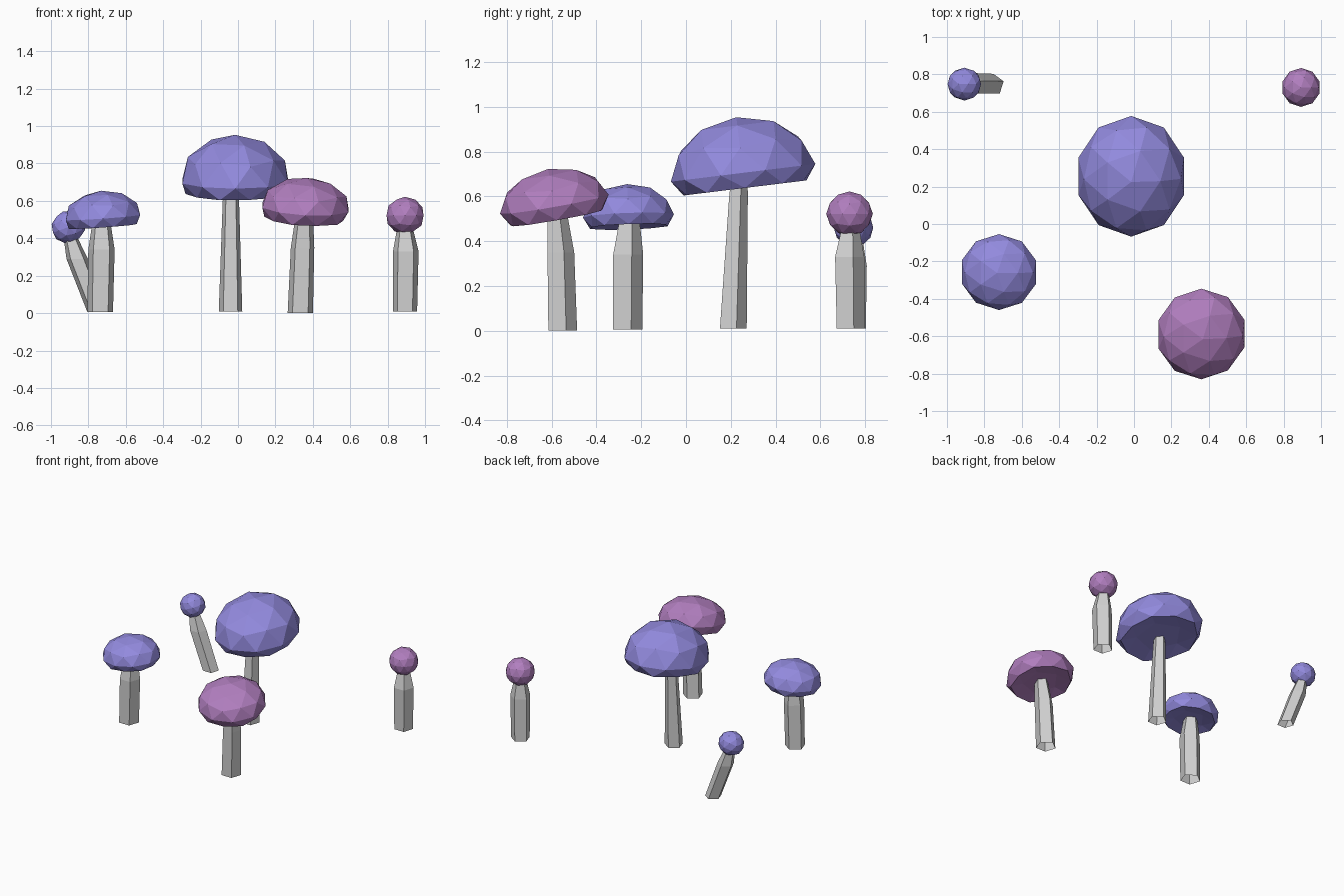
import bpy, bmesh, math
from mathutils import Matrix, Vector

if "Cube" in bpy.data.objects:
    bpy.data.objects.remove(bpy.data.objects["Cube"])


def material(name, rgb):
    m = bpy.data.materials.new(name)
    m.diffuse_color = (*rgb, 1)
    m.use_nodes = True
    m.node_tree.nodes["Principled BSDF"].inputs["Base Color"].default_value = m.diffuse_color
    return m


BLUE = material("violet_blue", (0.29, 0.255, 0.73))
PINK = material("mauve_pink", (0.44, 0.21, 0.52))
GREY = material("pale_grey", (0.64, 0.64, 0.64))


def finish(bm, name, mat):
    bmesh.ops.recalc_face_normals(bm, faces=bm.faces)
    me = bpy.data.meshes.new(name)
    bm.to_mesh(me)
    bm.free()
    me.materials.append(mat)
    bpy.context.collection.objects.link(bpy.data.objects.new(name, me))


def stem(name, rings):
    """Five-sided tube, open underneath, through rings of (x, y, z, radius)."""
    bm = bmesh.new()
    rows = []
    for x, y, z, r in rings:
        angles = [math.radians(90 + 72 * i) for i in range(5)]
        rows.append([bm.verts.new((x + r * math.cos(a), y + r * math.sin(a), z)) for a in angles])
    for a, b in zip(rows, rows[1:]):
        for i in range(5):
            j = (i + 1) % 5
            bm.faces.new((a[i], a[j], b[j], b[i]))
    bm.faces.new(rows[-1])
    finish(bm, name, GREY)


def cap(name, mat, centre, size, drop, tilt, flat=True):
    """Faceted dome; the lower half is flattened to a slightly hollow underside."""
    bm = bmesh.new()
    bmesh.ops.create_icosphere(bm, subdivisions=2, radius=1)
    for v in bm.verts:
        z = v.co.z
        if z >= -0.01:
            z *= size[2]
        elif flat:
            z = -drop if z > -0.6 else -drop * 0.75
        else:
            z *= drop
        v.co = Vector((v.co.x * size[0], v.co.y * size[1], z))
    rot = Matrix.Rotation(math.radians(tilt[0]), 4, 'X') @ Matrix.Rotation(math.radians(tilt[1]), 4, 'Y')
    bm.transform(Matrix.Translation(centre) @ rot)
    finish(bm, name, mat)


# Tall central mushroom
stem("tall_stem", [(-0.04, 0.205, 0.01, 0.066), (-0.038, 0.23, 0.60, 0.046), (-0.035, 0.235, 0.68, 0.04)])
cap("tall_cap", BLUE, (-0.015, 0.255, 0.705), (0.297, 0.325, 0.25), 0.068, (7, 0))

# Left mushroom
stem("left_stem", [(-0.737, -0.267, 0.005, 0.072), (-0.73, -0.265, 0.34, 0.074), (-0.73, -0.257, 0.49, 0.05)])
cap("left_cap", BLUE, (-0.722, -0.257, 0.512), (0.209, 0.203, 0.143), 0.048, (2, -4))

# Front mushroom
stem("front_stem", [(0.333, -0.557, 0.0, 0.071), (0.345, -0.565, 0.35, 0.066), (0.355, -0.58, 0.53, 0.048)])
cap("front_cap", PINK, (0.36, -0.588, 0.565), (0.242, 0.246, 0.16), 0.062, (10, 3))

# Two small round-headed mushrooms at the back
stem("right_stem", [(0.893, 0.728, 0.01, 0.068), (0.897, 0.724, 0.33, 0.072), (0.893, 0.73, 0.45, 0.045)])
cap("right_cap", PINK, (0.893, 0.73, 0.522), (0.104, 0.104, 0.1), 0.1, (0, 0), False)

stem("leaning_stem", [(-0.752, 0.745, 0.01, 0.058), (-0.86, 0.747, 0.29, 0.06), (-0.897, 0.75, 0.41, 0.038)])
cap("leaning_cap", BLUE, (-0.907, 0.748, 0.46), (0.092, 0.088, 0.088), 0.086, (0, -20), False)
